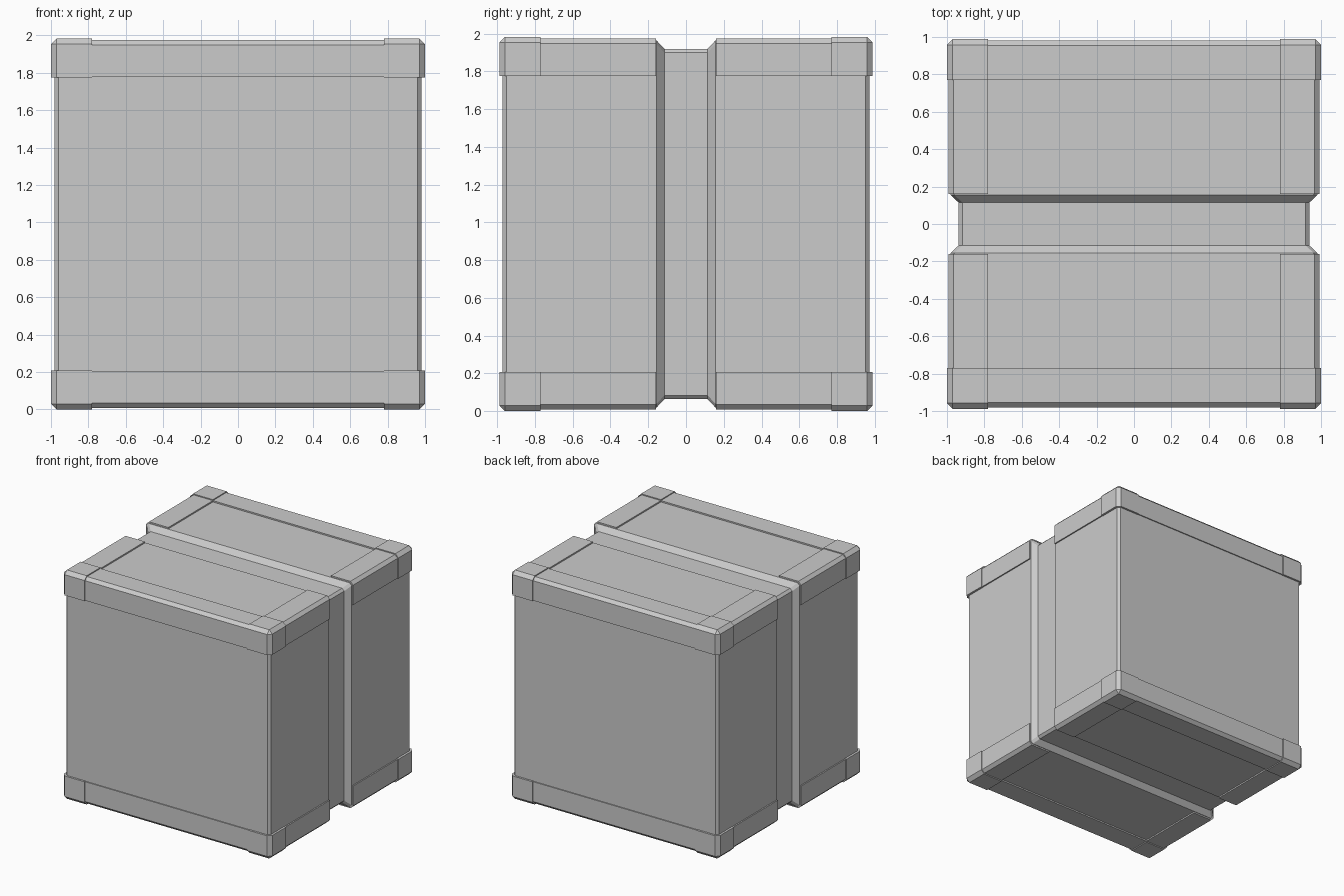
import bpy
import bmesh

if "Cube" in bpy.data.objects:
    bpy.data.objects.remove(bpy.data.objects["Cube"])

ZC = 0.9915                      # mid-height of the crate


def add_object(name, bm):
    bmesh.ops.recalc_face_normals(bm, faces=bm.faces)
    mesh = bpy.data.meshes.new(name)
    bm.to_mesh(mesh)
    bm.free()
    obj = bpy.data.objects.new(name, mesh)
    obj.location.z = ZC
    bpy.context.collection.objects.link(obj)
    return obj


def trim(name, lo, hi, outer_axes, mirror, bevel=0.03):
    """Box whose edges between outward (+) faces are chamfered, then mirrored."""
    bm = bmesh.new()
    bmesh.ops.create_cube(bm, size=1)
    for v in bm.verts:
        v.co = [hi[i] if v.co[i] > 0 else lo[i] for i in range(3)]
    edges = []
    for e in bm.edges:
        touching = [a for a in outer_axes
                    if all(abs(v.co[a] - hi[a]) < 1e-5 for v in e.verts)]
        if len(touching) == 2:
            edges.append(e)
    bmesh.ops.bevel(bm, geom=edges, offset=bevel, segments=1,
                    affect='EDGES', profile=0.5)
    obj = add_object(name, bm)
    mod = obj.modifiers.new("Mirror", 'MIRROR')
    mod.use_axis = mirror
    mod.use_mirror_merge = False


# Body: chamfered rectangle lofted front to back, pinched into the strap groove
bm = bmesh.new()
half = [(0.971, 0.02), (0.951, 0.0), (0.155, 0.0), (0.115, 0.043)]   # y, inset
sections = [(-y, i) for y, i in half] + [(y, i) for y, i in reversed(half)]
rings = []
for y, inset in sections:
    x, z, c = 0.981 - inset, 0.971 - inset, 0.02
    outline = [(x, c - z), (x, z - c), (x - c, z), (c - x, z),
               (-x, z - c), (-x, c - z), (c - x, -z), (x - c, -z)]
    rings.append([bm.verts.new((px, y, pz)) for px, pz in outline])
for a, b in zip(rings, rings[1:]):
    for i in range(8):
        j = (i + 1) % 8
        bm.faces.new((a[i], a[j], b[j], b[i]))
bm.faces.new(rings[0])
bm.faces.new(rings[-1])
add_object("crate_body", bm)

# Edge strips along the top and bottom rims
trim("front_back_strips", (-0.79, 0.77, 0.785), (0.79, 0.980, 0.983),
     (1, 2), (False, True, True), 0.026)
trim("side_strips", (0.78, 0.16, 0.785), (0.992, 0.78, 0.983),
     (0, 2), (True, True, True), 0.026)

# Eight raised corner guards
trim("corner_guards", (0.78, 0.77, 0.783), (1.0, 0.988, 0.9915),
     (0, 1, 2), (True, True, True))
